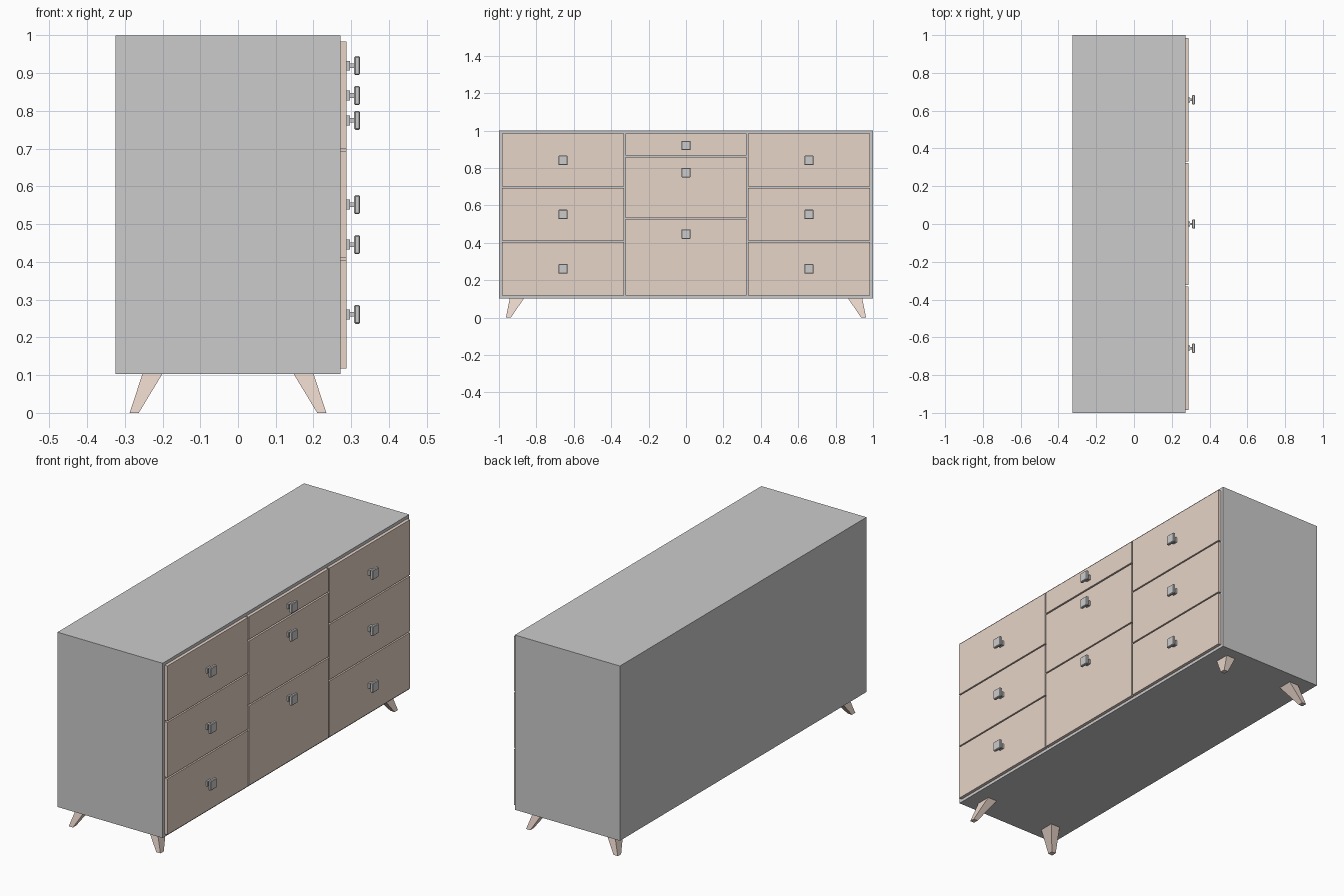
import bpy, bmesh
from mathutils import Vector

if "Cube" in bpy.data.objects:
    bpy.data.objects.remove(bpy.data.objects["Cube"])


def material(name, color):
    m = bpy.data.materials.new(name)
    m.diffuse_color = (*color, 1)
    m.use_nodes = True
    m.node_tree.nodes["Principled BSDF"].inputs["Base Color"].default_value = m.diffuse_color
    return m


WOOD = material("pale_wood", (0.80, 0.66, 0.58))


def mesh_object(name, bm, mat=None):
    bmesh.ops.recalc_face_normals(bm, faces=bm.faces)
    me = bpy.data.meshes.new(name)
    bm.to_mesh(me)
    bm.free()
    ob = bpy.data.objects.new(name, me)
    bpy.context.collection.objects.link(ob)
    if mat:
        me.materials.append(mat)
    return ob


def add_box(bm, lo, hi):
    lo, hi = Vector(lo), Vector(hi)
    verts = bmesh.ops.create_cube(bm, size=1)["verts"]
    for v in verts:
        v.co = (lo + hi) / 2 + v.co * (hi - lo)
    return verts


def box(name, lo, hi, mat=None, bevel=0):
    bm = bmesh.new()
    add_box(bm, lo, hi)
    ob = mesh_object(name, bm, mat)
    if bevel:
        mod = ob.modifiers.new("bevel", "BEVEL")
        mod.width, mod.segments = bevel, 1
    return ob


def tapered_leg(name, sx, sy):
    # splayed four-sided leg, mirrored about the cabinet centre
    bm = bmesh.new()
    rings = []
    for z, x0, x1, y0, y1 in ((0, 0.2365, 0.2605, 0.936, 0.963),
                              (0.104, 0.1735, 0.2265, 0.866, 0.942)):
        rings.append([bm.verts.new((MID_X + sx * x, sy * y, z))
                      for x, y in ((x0, y0), (x1, y0), (x1, y1), (x0, y1))])
    bm.faces.new(rings[0])
    bm.faces.new(rings[1])
    for i in range(4):
        j = (i + 1) % 4
        bm.faces.new((rings[0][i], rings[0][j], rings[1][j], rings[1][i]))
    return mesh_object(name, bm, WOOD)


def knob(name, y, z):
    # square base and neck, then a square bevelled pull plate
    bm = bmesh.new()
    for x0, x1, r in ((0.287, 0.297, 0.013), (0.296, 0.310, 0.006)):
        add_box(bm, (x0, y - r, z - r), (x1, y + r, z + r))
    mesh_object(name + "_stem", bm)
    box(name + "_plate", (0.308, y - 0.025, z - 0.025),
        (0.323, y + 0.025, z + 0.025), bevel=0.003)


BACK, FACE, FRONT = -0.325, 0.272, 0.288
MID_X = (BACK + FACE) / 2

# Cabinet carcass
box("cabinet_body", (BACK, -1, 0.103), (FACE, 1, 1))

# Drawer fronts with knobs: rows are (bottom, top, knob height)
side_rows = ((0.118, 0.404, 0.261), (0.411, 0.694, 0.552), (0.701, 0.984, 0.841))
middle_rows = ((0.118, 0.526, 0.446), (0.533, 0.859, 0.775), (0.867, 0.984, 0.92))
columns = (("left", -0.984, -0.331, side_rows),
           ("middle", -0.324, 0.324, middle_rows),
           ("right", 0.331, 0.984, side_rows))
for col, y0, y1, rows in columns:
    for i, (z0, z1, kz) in enumerate(rows):
        box(f"{col}_drawer_{i}", (FACE - 0.002, y0, z0), (FRONT, y1, z1), WOOD)
        knob(f"{col}_knob_{i}", (y0 + y1) / 2, kz)

# Legs
for sx, xn in ((1, "front"), (-1, "back")):
    for sy, yn in ((-1, "left"), (1, "right")):
        tapered_leg(f"{xn}_{yn}_leg", sx, sy)
